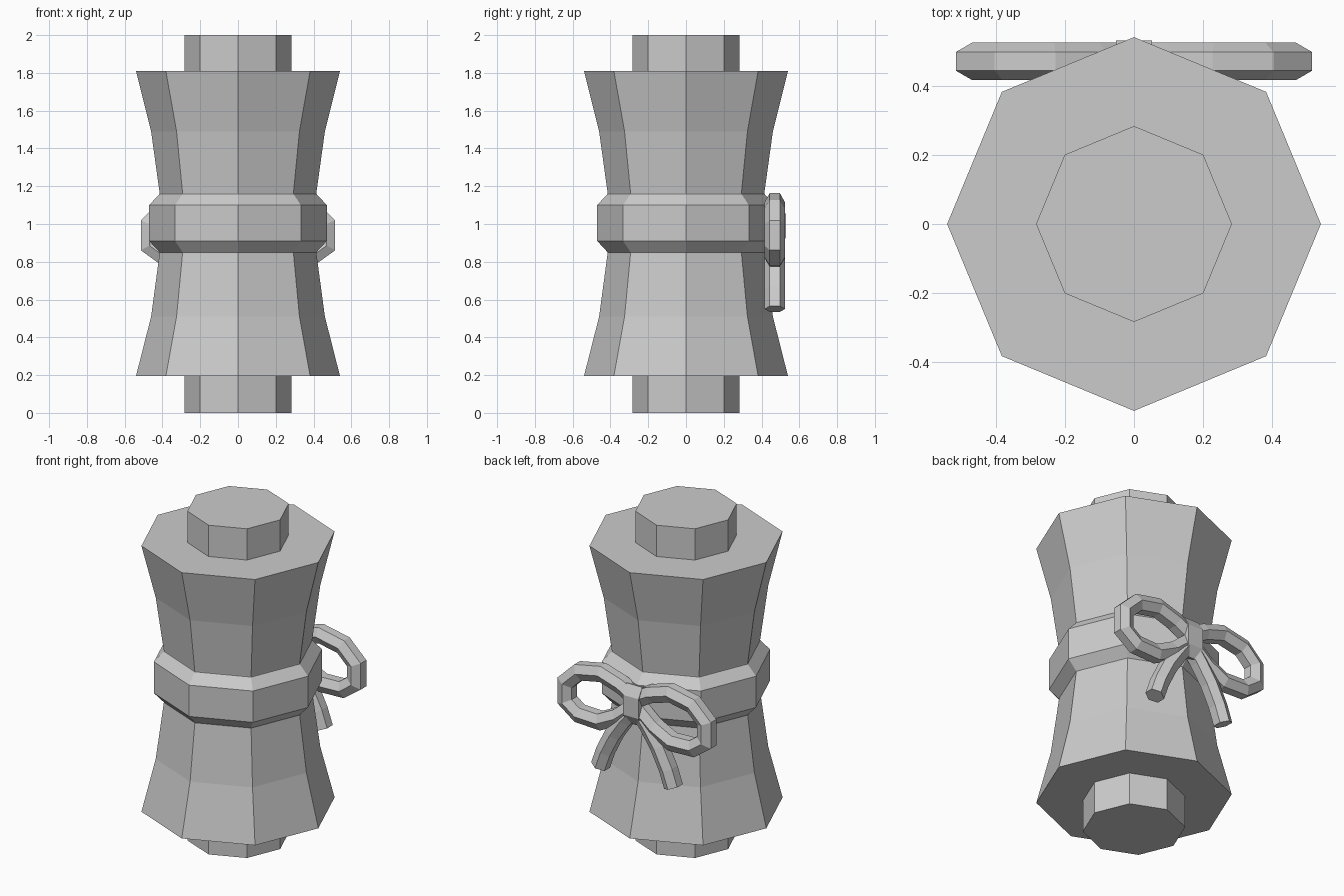
import bpy, bmesh
from math import cos, sin, tau
from mathutils import Vector

cube = bpy.data.objects.get("Cube")
if cube:
    bpy.data.objects.remove(cube)

grey = bpy.data.materials.new("plain_grey")
grey.use_nodes = True
COLOUR = (0.6, 0.6, 0.6, 1)
grey.diffuse_color = COLOUR
grey.node_tree.nodes["Principled BSDF"].inputs["Base Color"].default_value = COLOUR


def skin(name, rings, mirror=False):
    """Join a row of equal rings with quads and cap both ends."""
    bm = bmesh.new()
    rows = [[bm.verts.new(p) for p in ring] for ring in rings]
    n = len(rows[0])
    for a, b in zip(rows, rows[1:]):
        for i in range(n):
            j = (i + 1) % n
            bm.faces.new((a[i], a[j], b[j], b[i]))
    bm.faces.new(rows[0])
    bm.faces.new(rows[-1])
    bmesh.ops.recalc_face_normals(bm, faces=bm.faces)
    mesh = bpy.data.meshes.new(name)
    bm.to_mesh(mesh)
    bm.free()
    mesh.materials.append(grey)
    obj = bpy.data.objects.new(name, mesh)
    bpy.context.collection.objects.link(obj)
    if mirror:
        mod = obj.modifiers.new("Mirror", 'MIRROR')
        mod.use_mirror_merge = False
    return obj


def lathe(name, profile, sides=8):
    angles = [tau * i / sides for i in range(sides)]
    return skin(name, [[(r * cos(t), r * sin(t), z) for t in angles] for r, z in profile])


def cord(name, path, radius=0.054, y=0.47):
    """Sweep a six-sided cord along an x, z path, mirrored to the other side."""
    pts = [Vector((x, 0, z)) for x, z in path]
    rings = []
    for i, p in enumerate(pts):
        before = (p - pts[i - 1]).normalized() if i else (pts[1] - p).normalized()
        after = (pts[i + 1] - p).normalized() if i < len(pts) - 1 else before
        along = (before + after).normalized()
        across = Vector((-along.z, 0, along.x)) / max(along.dot(before), 0.5)
        rings.append([p + across * radius * sin(tau * k / 6)
                      + Vector((0, y + radius * cos(tau * k / 6), 0)) for k in range(6)])
    return skin(name, rings, mirror=True)


# Rolled body, inner core and waist band
lathe("rolled_body", [(0.54, 0.195), (0.46, 0.51), (0.415, 0.845),
                      (0.415, 1.165), (0.46, 1.49), (0.54, 1.81)])
lathe("core_rod", [(0.283, 0), (0.283, 2)])
lathe("waist_band", [(0.41, 0.845), (0.47, 0.91), (0.47, 1.1), (0.41, 1.165)])

# Bow on the back: loops and tails
cord("bow_loops", [(0.0, 1.02), (0.1, 1.075), (0.23, 1.115), (0.38, 1.085), (0.468, 1.0),
                   (0.468, 0.885), (0.385, 0.825), (0.24, 0.82), (0.12, 0.88), (0.0, 0.98)])
cord("bow_tails", [(0.0, 0.97), (0.075, 0.88), (0.15, 0.77), (0.21, 0.65), (0.245, 0.55)])

# Knot wrapped around the middle of the bow
KNOT = [(0.41, 0.9), (0.495, 0.87), (0.53, 0.93), (0.53, 1.05), (0.495, 1.11), (0.41, 1.08)]
skin("bow_knot", [[(x, y, z) for y, z in KNOT] for x in (-0.052, 0.052)])
